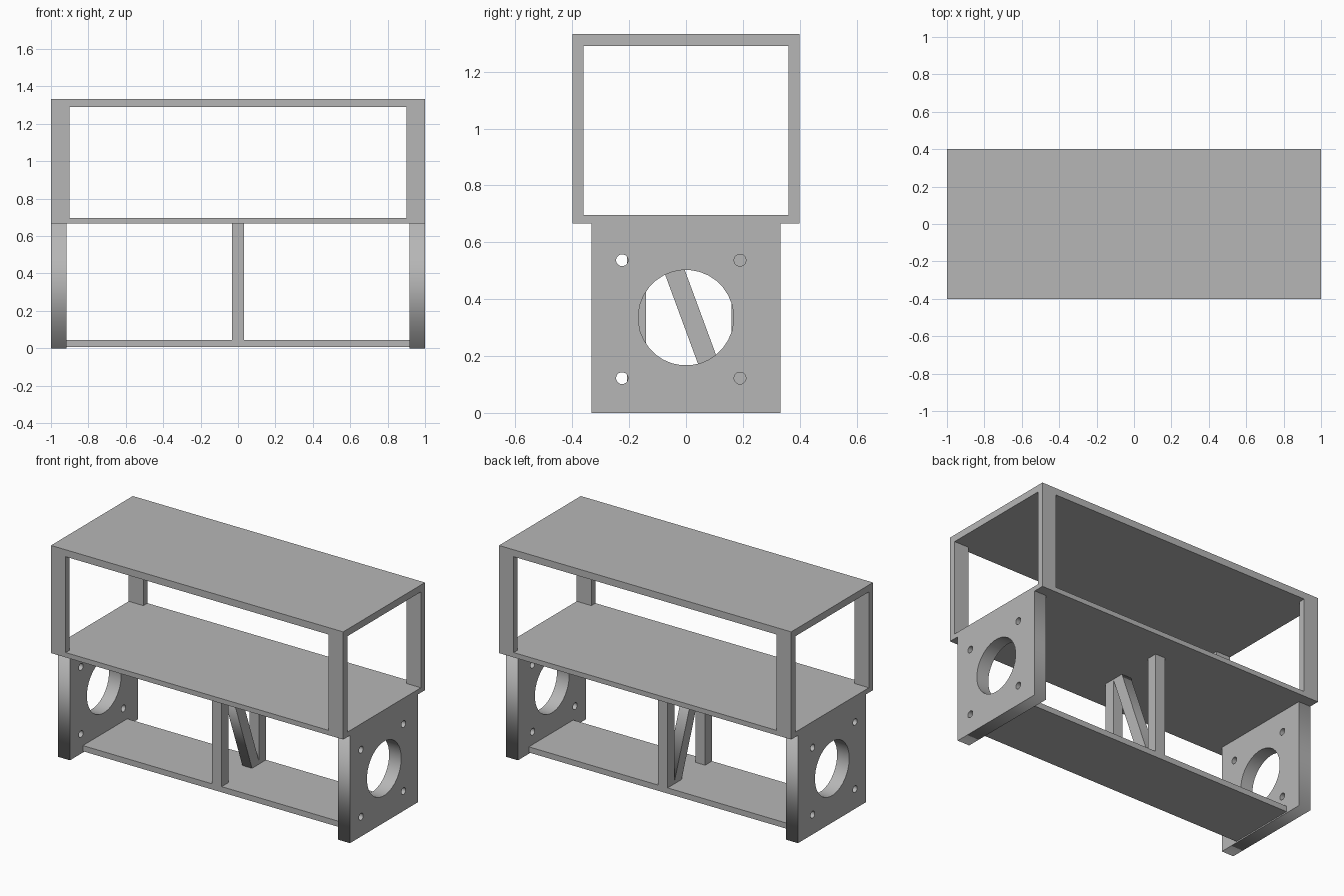
import bpy, bmesh, math
from mathutils import Matrix

if "Cube" in bpy.data.objects:
    bpy.data.objects.remove(bpy.data.objects["Cube"])

grey = bpy.data.materials.new("plain grey")
grey.diffuse_color = (0.47, 0.47, 0.47, 1)
grey.use_nodes = True
grey.node_tree.nodes["Principled BSDF"].inputs["Base Color"].default_value = grey.diffuse_color


def add_object(name, bm):
    bmesh.ops.recalc_face_normals(bm, faces=bm.faces)
    me = bpy.data.meshes.new(name)
    bm.to_mesh(me)
    bm.free()
    me.materials.append(grey)
    ob = bpy.data.objects.new(name, me)
    bpy.context.collection.objects.link(ob)
    return ob


def box(name, x, y, z):
    """Box from (min, max) pairs."""
    bm = bmesh.new()
    bmesh.ops.create_cube(bm, size=1)
    for v in bm.verts:
        for i, (lo, hi) in enumerate((x, y, z)):
            v.co[i] = hi if v.co[i] > 0 else lo
    return add_object(name, bm)


def circle(cy, cz, r, n):
    return [(cy + r * math.cos(2 * math.pi * (i + 0.5) / n),
             cz + r * math.sin(2 * math.pi * (i + 0.5) / n)) for i in range(n)]


def slab(name, loops, x0, x1):
    """Extrude a y-z outline (with holes) along x."""
    cu = bpy.data.curves.new(name, 'CURVE')
    cu.dimensions = '2D'
    cu.fill_mode = 'BOTH'
    cu.extrude = (x1 - x0) / 2
    for pts in loops:
        sp = cu.splines.new('POLY')
        sp.points.add(len(pts) - 1)
        for p, (a, b) in zip(sp.points, pts):
            p.co = (a, b, 0, 1)
        sp.use_cyclic_u = True
    tmp = bpy.data.objects.new(name + "_outline", cu)
    bpy.context.collection.objects.link(tmp)
    bpy.context.view_layer.update()
    me = bpy.data.meshes.new_from_object(tmp)
    bpy.data.objects.remove(tmp)
    bm = bmesh.new()
    bm.from_mesh(me)
    bpy.data.meshes.remove(me)
    bmesh.ops.remove_doubles(bm, verts=bm.verts, dist=1e-5)
    # local x -> y, local y -> z, local z -> x
    bm.transform(Matrix(((0, 0, 1, (x0 + x1) / 2), (1, 0, 0, 0),
                         (0, 1, 0, 0), (0, 0, 0, 1))))
    return add_object(name, bm)


# upper open frame: two panels and four corner posts
box("top_panel", (-1, 1), (-0.4, 0.4), (1.29, 1.333))
box("middle_shelf", (-1, 1), (-0.4, 0.4), (0.667, 0.697))
for sx, side in ((-1, "left"), (1, "right")):
    for sy, end in ((-1, "front"), (1, "back")):
        box(f"{end}_{side}_post", sorted((sx, sx * 0.9)),
            sorted((sy * 0.4, sy * 0.36)), (0.697, 1.29))

# mounting plates with one large and four small holes
outline = [(-0.333, 0), (0.333, 0), (0.333, 0.667), (-0.333, 0.667)]
holes = [circle(0, 0.335, 0.168, 32)]
holes += [circle(y, z, 0.021, 16) for y in (-0.225, 0.19) for z in (0.122, 0.537)]
slab("left_mounting_plate", [outline] + holes, -1, -0.917)
slab("right_mounting_plate", [outline] + holes, 0.917, 1)

# bottom shelf with the central brace
box("bottom_shelf", (-0.917, 0.917), (-0.207, 0.227), (0.008, 0.043))
box("front_centre_post", (-0.033, 0.033), (-0.207, -0.14), (0.043, 0.667))
box("back_centre_post", (-0.033, 0.033), (0.16, 0.227), (0.043, 0.667))
slab("diagonal_brace", [[(-0.14, 0.667), (0.09, 0.043), (0.165, 0.043), (-0.065, 0.667)]],
     -0.033, 0.033)
